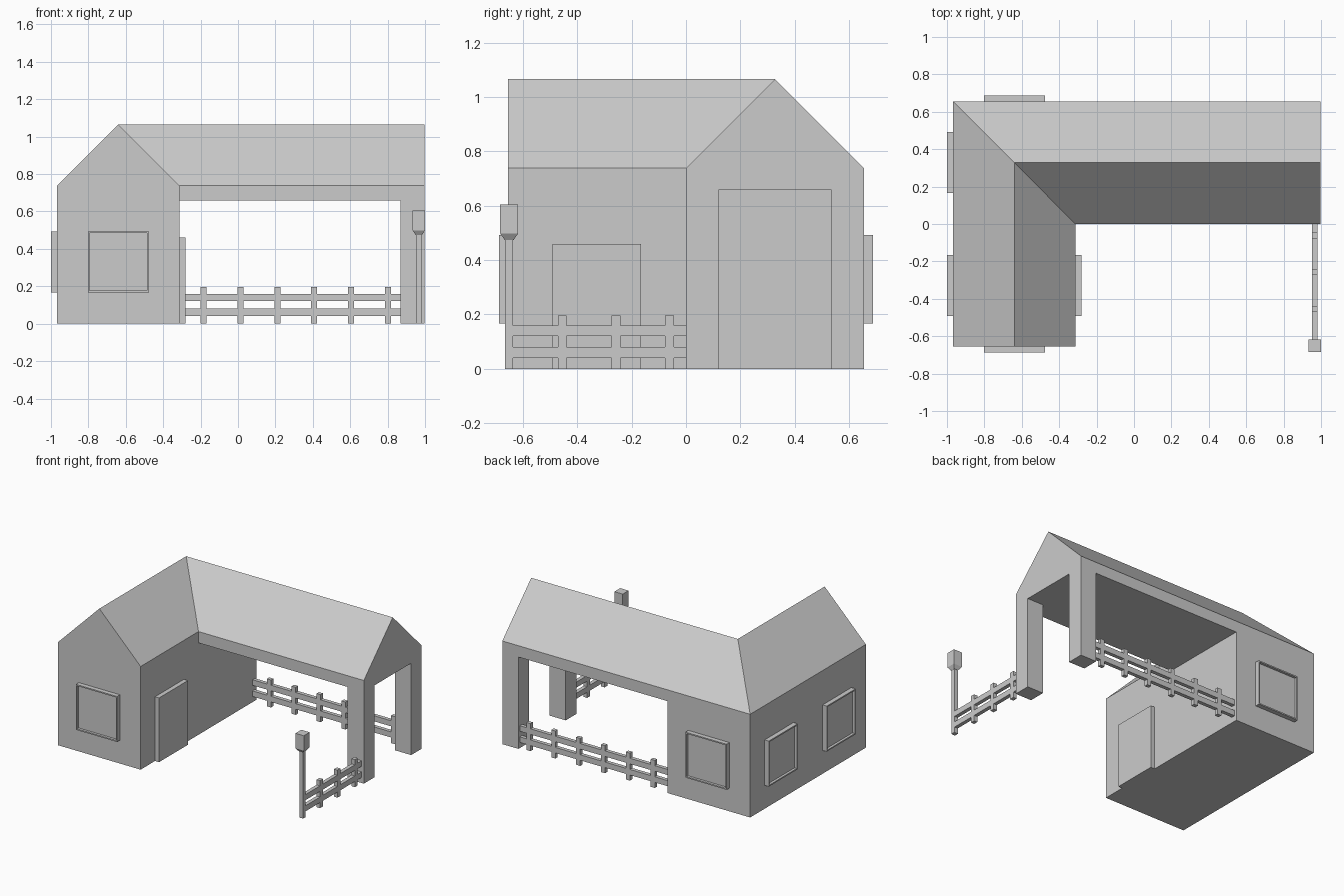
import bpy, bmesh
from mathutils import Vector, Matrix

if "Cube" in bpy.data.objects:
    bpy.data.objects.remove(bpy.data.objects["Cube"])


def finish(bm, name):
    bmesh.ops.recalc_face_normals(bm, faces=bm.faces)
    me = bpy.data.meshes.new(name)
    bm.to_mesh(me)
    bm.free()
    ob = bpy.data.objects.new(name, me)
    bpy.context.collection.objects.link(ob)
    return ob


def add_box(bm, x, y, z):
    size = (x[1] - x[0], y[1] - y[0], z[1] - z[0])
    mid = Vector((sum(x) / 2, sum(y) / 2, sum(z) / 2))
    bmesh.ops.create_cube(bm, size=1, matrix=Matrix.Translation(mid) @ Matrix.Diagonal((*size, 1)))


def box(name, x, y, z):
    bm = bmesh.new()
    add_box(bm, x, y, z)
    return finish(bm, name)


LEFT, INNER, RIGHT = -0.967, -0.313, 0.997
FRONT, BACK = -0.655, 0.655
EAVE, RIDGE, BEAM = 0.739, 1.066, 0.658

# House: gabled profile swept round an L with a mitred corner
bm = bmesh.new()
profile = [(0, 0), (0, EAVE), (0.5, RIDGE), (1, EAVE), (1, 0)]  # outer to inner
rings = [[], [], []]
for t, z in profile:
    x = LEFT + t * (INNER - LEFT)
    y = BACK * (1 - t)
    for ring, co in zip(rings, [(x, FRONT, z), (x, y, z), (RIGHT, y, z)]):
        ring.append(bm.verts.new(co))
for a, b in zip(rings, rings[1:]):
    for i in range(5):
        j = (i + 1) % 5
        bm.faces.new((a[i], a[j], b[j], b[i]))
bm.faces.new(rings[0])
bm.faces.new(rings[2])
house = finish(bm, "house")

# Carport openings: front to back, then out through the right end
cutters = [box("carport_cutter", (INNER, 0.869), (-0.1, 0.8), (-0.1, BEAM)),
           box("end_cutter", (0.7, 1.2), (0.12, 0.536), (-0.1, BEAM))]
bpy.context.view_layer.objects.active = house
for cutter in cutters:
    cutter.hide_render = True
    mod = house.modifiers.new("opening", 'BOOLEAN')
    mod.operation, mod.solver, mod.object = 'DIFFERENCE', 'EXACT', cutter
    bpy.ops.object.modifier_apply(modifier=mod.name)
    bpy.data.objects.remove(cutter)

# Door
box("door", (INNER, -0.281), (-0.492, -0.165), (0, 0.46))


# Windows: box with a recessed pane, local +z pointing out of the wall
def window(name, pos, outward):
    bm = bmesh.new()
    add_box(bm, (-0.163, 0.163), (-0.163, 0.163), (0, 0.033))
    bm.normal_update()
    top = max(bm.faces, key=lambda f: f.calc_center_median().z)
    bmesh.ops.inset_region(bm, faces=[top], thickness=0.013)
    inner = bmesh.ops.extrude_discrete_faces(bm, faces=[top])["faces"][0]
    bmesh.ops.translate(bm, verts=inner.verts, vec=(0, 0, -0.018))
    ob = finish(bm, name)
    ob.location = pos
    ob.rotation_euler = Vector(outward).to_track_quat('Z', 'Y').to_euler()


MID = (LEFT + INNER) / 2
window("front_window", (MID, FRONT, 0.33), (0, -1, 0))
window("back_window", (MID, BACK, 0.33), (0, 1, 0))
window("left_front_window", (LEFT, -0.328, 0.33), (-1, 0, 0))
window("left_back_window", (LEFT, 0.328, 0.33), (-1, 0, 0))


# Fences: flush posts with two rails running between them
def fence(name, start, end, posts, across, axis):
    bm = bmesh.new()

    def piece(span, z):
        add_box(bm, *((span, across) if axis == 'x' else (across, span)), z)

    w = 0.016
    for p in posts:
        piece((p - w, p + w), (0, 0.197))
    begins = [start] + [p + w for p in posts]
    ends = [p - w for p in posts] + [end]
    for span in zip(begins, ends):
        for z in (0.04, 0.12):
            piece(span, (z, z + 0.04))
    finish(bm, name)


fence("back_fence", INNER, 0.869, [-0.184 + 0.197 * i for i in range(6)], (0.612, 0.639), 'x')
fence("side_fence", -0.636, 0, [-0.455, -0.258, -0.061], (0.953, 0.98), 'y')

# Lamp: post, tapered collar and head
LX, LY = 0.967, -0.651
box("lamp_post", (LX - 0.015, LX + 0.015), (LY - 0.015, LY + 0.015), (0, 0.475))
bm = bmesh.new()
add_box(bm, (LX - 0.033, LX + 0.033), (LY - 0.033, LY + 0.033), (0.498, 0.605))
bm.normal_update()
base = min(bm.faces, key=lambda f: f.calc_center_median().z)
lower = bmesh.ops.extrude_face_region(bm, geom=[base])["geom"]
verts = [g for g in lower if isinstance(g, bmesh.types.BMVert)]
if base.is_valid:
    bm.faces.remove(base)
for v in verts:
    v.co = (LX + (v.co.x - LX) * 0.5, LY + (v.co.y - LY) * 0.5, 0.474)
finish(bm, "lamp_head")
